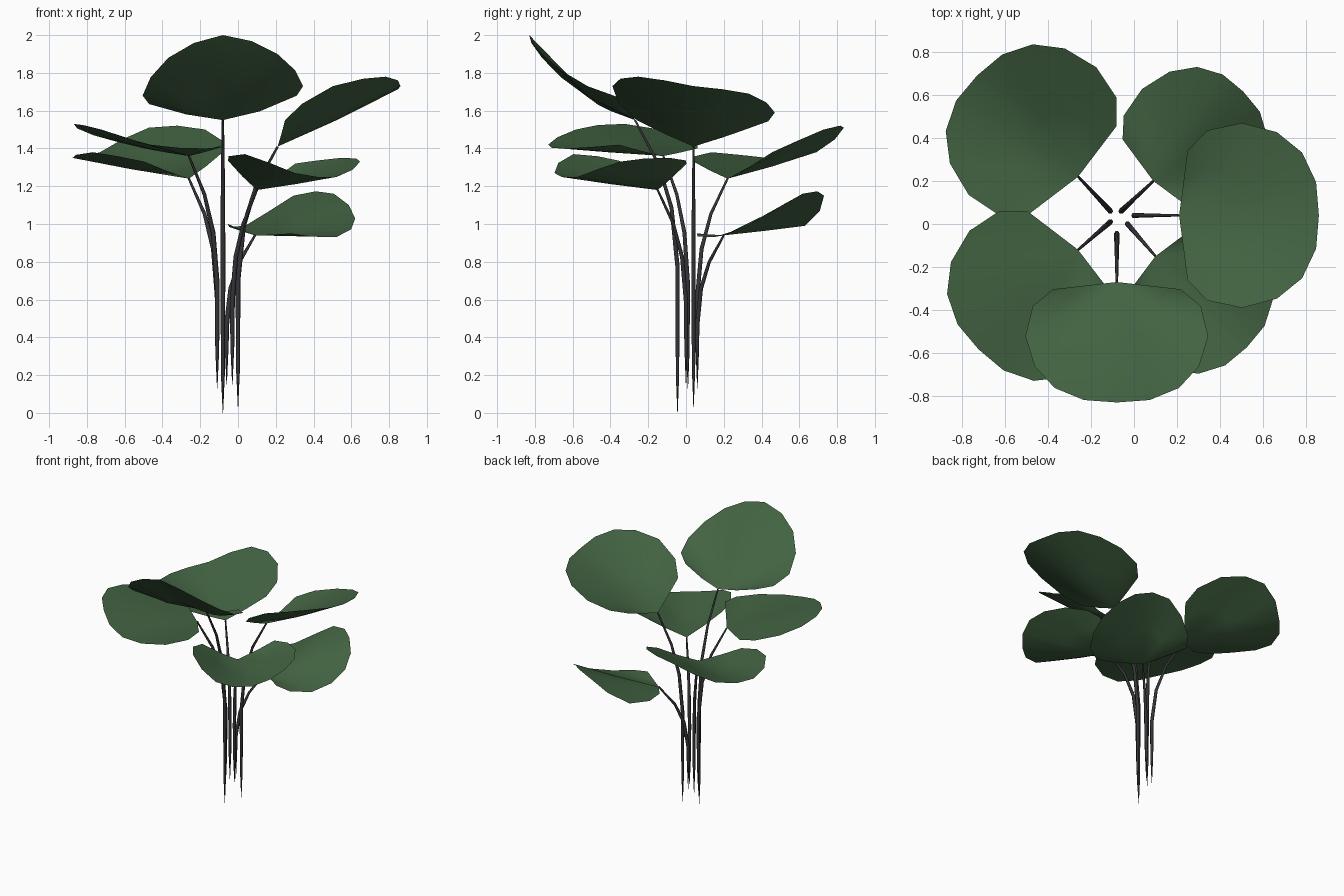
import bpy, math
from mathutils import Vector

if "Cube" in bpy.data.objects:
    bpy.data.objects.remove(bpy.data.objects["Cube"])


def material(name, rgb):
    m = bpy.data.materials.new(name)
    m.diffuse_color = (*rgb, 1)
    m.use_nodes = True
    m.node_tree.nodes["Principled BSDF"].inputs["Base Color"].default_value = m.diffuse_color
    return m


LEAF = material("leaf_green", (0.055, 0.125, 0.055))
STEM = material("stem_dark", (0.035, 0.035, 0.04))

# Half outline of a leaf: (sideways, outward) in fractions of half width and length
HALF = [(.7, .06), (.92, .2), (1, .45), (.9, .7), (.68, .88), (.36, .98)]
OUTLINE = [(-v, u) for v, u in HALF] + [(0, 1)] + [(v, u) for v, u in reversed(HALF)]


def rim_heights(keys):
    """Cubic in-betweening of 7 key heights to the 13 rim points."""
    k = [keys[0]] + keys + [keys[-1]]
    out = []
    for i in range(1, 7):
        out += [k[i], (-k[i - 1] + 9 * k[i] + 9 * k[i + 1] - k[i + 2]) / 16]
    return out + [k[7]]


def make_leaf(name, base, azimuth, length, width, keys, sag):
    base = Vector(base)
    a = math.radians(azimuth)
    out = Vector((math.cos(a), math.sin(a), 0))
    side = Vector((-out.y, out.x, 0))
    heights = rim_heights(keys)
    n = len(OUTLINE)
    verts = [base]
    # middle ring dips below the straight line, outer ring is the rim
    for f, lift in ((.5, sag), (1, 1)):
        for (v, u), h in zip(OUTLINE, heights):
            verts.append(base + out * u * length * f + side * v * width * f
                         + Vector((0, 0, h * lift)))
    faces = []
    for i in range(1, n):
        faces.append((0, i, i + 1))
        faces.append((i, i + n, i + n + 1, i + 1))
    me = bpy.data.meshes.new(name)
    me.from_pydata(verts, [], faces)
    me.materials.append(LEAF)
    for p in me.polygons:
        p.use_smooth = True
    bpy.context.collection.objects.link(bpy.data.objects.new(name, me))


def make_stem(name, start, top):
    s, t = Vector(start), Vector(top)
    # (share of sideways travel, height, thickness)
    path = [(0, s.z, .1), (0, s.z + .2, .85), (0, t.z * .5, 1.1),
            (.14, t.z * .7, 1), (.45, t.z * .85, .8), (1, t.z, .5)]
    cu = bpy.data.curves.new(name, 'CURVE')
    cu.dimensions = '3D'
    cu.bevel_depth = .012
    cu.bevel_resolution = 1
    sp = cu.splines.new('POLY')
    sp.points.add(len(path) - 1)
    for p, (f, z, r) in zip(sp.points, path):
        xy = s.lerp(t, f)
        p.co = (xy.x, xy.y, z, 1)
        p.radius = r
    cu.materials.append(STEM)
    bpy.context.collection.objects.link(bpy.data.objects.new(name, cu))


# name, stem foot, leaf base, azimuth, length, half width, rim rises, sag
PLANT = [
    ("back_left", (-.11, .06, .13), (-.26, .22, 1.24), 135, .665, .42,
     [.14, .26, .27, .14, .11, .14, .09], .46),
    ("front_left", (-.11, .01, .13), (-.26, -.12, 1.36), 225, .655, .42,
     [.04, .11, .17, .14, .06, .04, .06], .46),
    ("front", (-.08, -.045, 0), (-.08, -.27, 1.55), 270, .56, .425,
     [.065, .13, .33, .45, .35, .18, .10], .36),
    ("front_right", (-.03, .0, .15), (.10, -.15, 1.18), 315, .6, .36,
     [.155, .19, .09, .07, .15, .17, .14], .46),
    ("right", (0, .04, .03), (.21, .04, 1.41), 0, .65, .43,
     [.14, .32, .37, .32, .28, .18, .10], .47),
    ("back_right", (-.06, .06, .15), (.09, .20, .94), 45, .59, .34,
     [.01, -.01, .09, .22, .21, .05, .06], .47),
]
for name, foot, base, az, length, width, keys, sag in PLANT:
    make_stem(name + "_stem", foot, base)
    make_leaf(name + "_leaf", base, az, length, width, keys, sag)
